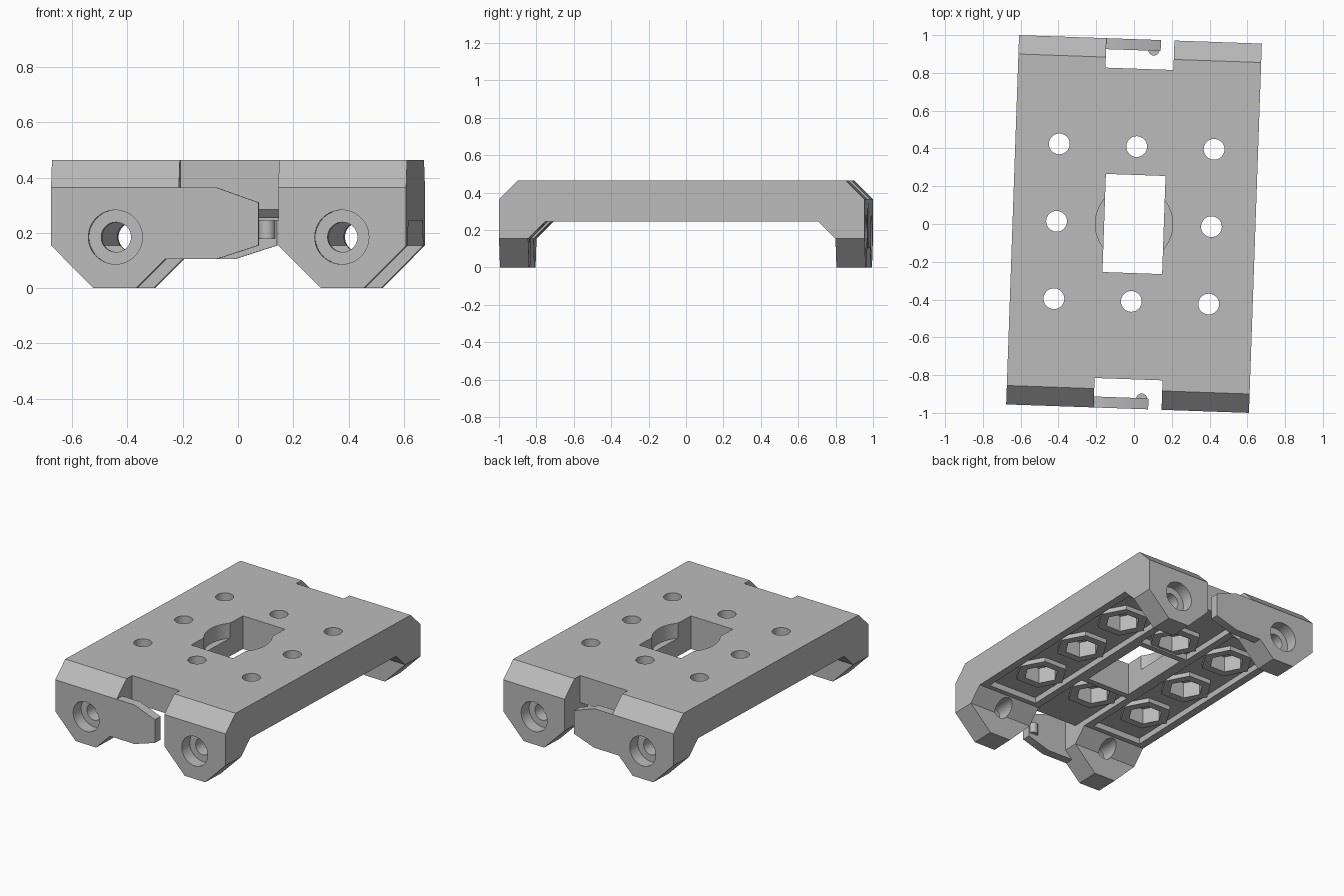
import bpy, bmesh, math
from mathutils import Matrix, Vector

cube = bpy.data.objects.get("Cube")
if cube:
    bpy.data.objects.remove(cube)

grey = bpy.data.materials.new("plain_grey")
grey.use_nodes = True
colour = (0.5, 0.5, 0.5, 1)
grey.diffuse_color = colour
grey.node_tree.nodes["Principled BSDF"].inputs["Base Color"].default_value = colour


def finish(name, bm):
    bmesh.ops.recalc_face_normals(bm, faces=bm.faces)
    mesh = bpy.data.meshes.new(name)
    bm.to_mesh(mesh)
    bm.free()
    mesh.materials.append(grey)
    ob = bpy.data.objects.new(name, mesh)
    bpy.context.collection.objects.link(ob)
    return ob


def prism(name, points, axis, start, end):
    """Extrude a 2D outline (other axis, z) along x or y."""
    bm = bmesh.new()
    place = (lambda p, d: (d, p[0], p[1])) if axis == "x" else (lambda p, d: (p[0], d, p[1]))
    face = bm.faces.new([bm.verts.new(place(p, start)) for p in points])
    new = bmesh.ops.extrude_face_region(bm, geom=[face])["geom"]
    shift = Vector(place((0, 0), end - start))
    bmesh.ops.translate(bm, vec=shift, verts=[v for v in new if isinstance(v, bmesh.types.BMVert)])
    return finish(name, bm)


def box(name, x0, x1, y0, y1, z0, z1):
    return prism(name, [(x0, z0), (x1, z0), (x1, z1), (x0, z1)], "y", y0, y1)


def rod(name, centre, radius, length, sides=48, along_y=False):
    bm = bmesh.new()
    turn = Matrix.Rotation(math.pi / 2, 4, "X") if along_y else Matrix.Identity(4)
    # put hexagon corners on the x axis
    spin = Matrix.Rotation(math.pi / 2 if sides == 6 else 0, 4, "Z")
    bmesh.ops.create_cone(bm, cap_ends=True, segments=sides, radius1=radius, radius2=radius,
                          depth=length, matrix=Matrix.Translation(centre) @ turn @ spin)
    return finish(name, bm)


def combine(tool, operation="DIFFERENCE"):
    mod = body.modifiers.new("combine", "BOOLEAN")
    mod.operation = operation
    mod.solver = "EXACT"
    mod.object = tool
    bpy.context.view_layer.objects.active = body
    bpy.ops.object.modifier_apply(modifier=mod.name)
    bpy.data.objects.remove(tool)


# Plate with end legs, from its side profile
half = [(0.732, 0.245), (0.822, 0.155), (0.822, 0), (0.978, 0), (0.978, 0.365), (0.878, 0.465)]
body = prism("mounting_plate", half + [(-y, z) for y, z in reversed(half)], "x", -0.643, 0.643)

# Bevelled leg corners and the space between the legs
for s in (-1, 1):
    combine(prism("corner_cut", [(s * 0.469, -0.02), (s * 0.7, 0.212), (s * 0.7, -0.02)], "y", -1.2, 1.2))
combine(prism("middle_cut", [(-0.355, -0.02), (-0.18, 0.155), (0.18, 0.155), (0.355, -0.02)], "y", -1.2, 1.2))

for s in (-1, 1):
    # End notch and the open channel behind it
    combine(box("notch", -0.18, 0.18, s * 0.822, s * 1.2, -0.1, 0.6))
    combine(box("middle_channel", -0.18, 0.18, s * 0.3, s * 0.9, -0.1, 0.285))
    # Underside channel beside the middle one
    combine(box("side_channel", s * 0.41 - 0.18, s * 0.41 + 0.18, -0.7, 0.7, 0.1, 0.285))

# Central opening with a round recess
combine(box("opening", -0.158, 0.158, -0.26, 0.26, -0.1, 0.6))
combine(rod("recess", (0, 0, 0.465), 0.205, 0.2))

# Nut bosses, hexagonal pockets and bolt holes
spots = [(i * 0.41, j * 0.41) for i in (-1, 0, 1) for j in (-1, 0, 1) if i or j]
for x, y in spots:
    combine(rod("boss", (x, y, 0.28), 0.165, 0.05, 6), "UNION")
    combine(rod("nut_pocket", (x, y, 0.28), 0.108, 0.16, 6))
    combine(rod("bolt_hole", (x, y, 0.4), 0.055, 0.4))

# Tongue with a small catch in each notch
tongue = [(-0.25, 0.125), (-0.23, 0.105), (-0.045, 0.105), (0.109, 0.155),
          (0.109, 0.31), (-0.045, 0.365), (-0.25, 0.365)]
for s in (-1, 1):
    combine(prism("tongue", tongue, "y", s * 0.92, s * 0.978), "UNION")
    combine(rod("catch", (0.073, s * 0.925, 0.215), 0.03, 0.07, 24), "UNION")

# Counterbored screw holes through the legs
for s in (-1, 1):
    for x in (-0.41, 0.41):
        combine(rod("counterbore", (x, s * 0.978, 0.185), 0.098, 0.16, along_y=True))
        combine(rod("screw_hole", (x, s * 0.88, 0.185), 0.054, 0.4, along_y=True))

# Slight turn of the whole part
body.rotation_euler.z = math.radians(-2)
bpy.ops.object.select_all(action="DESELECT")
body.select_set(True)
bpy.context.view_layer.objects.active = body
bpy.ops.object.shade_smooth_by_angle(angle=math.radians(30))
